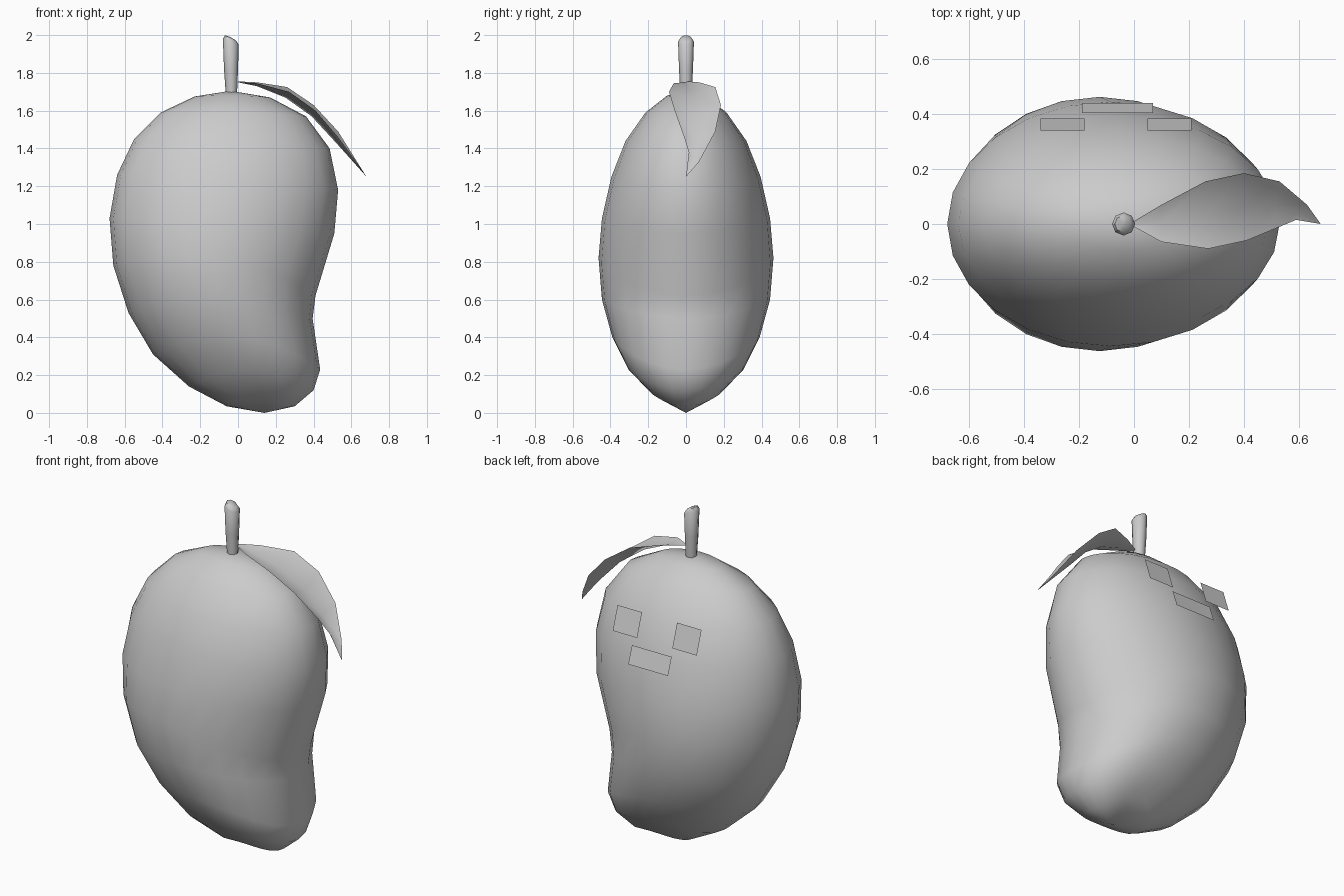
import bpy
from math import sin, cos, pi

cube = bpy.data.objects.get("Cube")
if cube:
    bpy.data.objects.remove(cube, do_unlink=True)

GREY = (0.6, 0.6, 0.6, 1)
mat = bpy.data.materials.new("plain_grey")
mat.use_nodes = True
mat.diffuse_color = GREY
mat.node_tree.nodes["Principled BSDF"].inputs["Base Color"].default_value = GREY


def make(name, verts, faces, smooth=None):
    mesh = bpy.data.meshes.new(name)
    mesh.from_pydata(verts, [], faces)
    mesh.materials.append(mat)
    obj = bpy.data.objects.new(name, mesh)
    bpy.context.collection.objects.link(obj)
    if smooth:
        bpy.ops.object.select_all(action='DESELECT')
        obj.select_set(True)
        bpy.context.view_layer.objects.active = obj
        bpy.ops.object.shade_smooth_by_angle(angle=smooth)
    return obj


def loft(name, rings, bottom, top, smooth):
    """Skin rings listed from bottom to top, closed by a point at each end."""
    n = len(rings[0])
    verts = [v for ring in rings for v in ring] + [bottom, top]
    low, high = len(verts) - 2, len(verts) - 1
    last = (len(rings) - 1) * n
    faces = []
    for i in range(n):
        j = (i + 1) % n
        faces.append((low, j, i))
        faces.append((last + i, last + j, high))
        for r in range(0, last, n):
            faces.append((r + i, r + j, r + n + j, r + n + i))
    return make(name, verts, faces, smooth)


# Fruit body: left x, left z, right x, right z, half depth, height at the sides
sections = [
    (-.06, .035, .30, .035, .18, .10),
    (-.26, .14, .40, .12, .305, .23),
    (-.45, .31, .435, .23, .39, .40),
    (-.58, .53, .395, .50, .445, .60),
    (-.66, .78, .41, .62, .463, .82),
    (-.68, 1.03, .51, .95, .445, 1.03),
    (-.64, 1.26, .53, 1.18, .395, 1.25),
    (-.55, 1.45, .485, 1.40, .32, 1.44),
    (-.41, 1.59, .36, 1.57, .215, 1.59),
    (-.23, 1.675, .17, 1.67, .10, 1.68),
]


def body_ring(xl, zl, xr, zr, depth, zm, n=24):
    ring = []
    for i in range(n):
        c, s = cos(2 * pi * i / n), sin(2 * pi * i / n)
        z = zm + c * (zr - zl) / 2 + c * c * ((zl + zr) / 2 - zm)
        ring.append(((xl + xr) / 2 + c * (xr - xl) / 2, s * depth, z))
    return ring


loft("fruit_body", [body_ring(*s) for s in sections],
     (.14, 0, 0), (-.04, 0, 1.705), pi)


# Stem: centre x, height, radius, slant of the ring
def stem_ring(x, z, r, slant, n=8):
    return [(x + r * cos(2 * pi * i / n), r * sin(2 * pi * i / n),
             z - slant * cos(2 * pi * i / n)) for i in range(n)]


loft("stem", [stem_ring(-.035, 1.69, .03, 0), stem_ring(-.037, 1.82, .037, 0),
              stem_ring(-.038, 1.965, .042, .015), stem_ring(-.04, 1.985, .03, .014)],
     (-.035, 0, 1.69), (-.04, 0, 1.99), 0.8)

# Leaf: near edge, midrib and far edge, meeting at the tip
near = [(0, -.01, 1.75), (.1, -.065, 1.745), (.27, -.09, 1.70),
        (.41, -.06, 1.60), (.53, -.01, 1.46), (.59, .015, 1.38)]
rib = [(0, 0, 1.75), (.1, 0, 1.73), (.25, .03, 1.67),
       (.39, .06, 1.57), (.51, .07, 1.44), (.6, .04, 1.34)]
far = [(0, .01, 1.755), (.1, .07, 1.75), (.26, .155, 1.725),
       (.4, .185, 1.63), (.53, .155, 1.49), (.63, .07, 1.33)]
n = len(rib)
tip = 3 * n
faces = []
for row in (0, n):
    for i in range(n - 1):
        a = row + i
        faces.append((a, a + 1, a + n + 1, a + n))
    faces.append((row + n - 1, tip, row + 2 * n - 1))
make("leaf", near + rib + far + [(.68, 0, 1.25)], faces, pi)


# Face plates on the back, leaning with the fruit
def plate(name, x, width, y_low, y_high, z_low, z_high):
    w = width / 2
    make(name, [(x + w, y_low, z_low), (x - w, y_low, z_low),
                (x - w, y_high, z_high), (x + w, y_high, z_high)], [(0, 1, 2, 3)])


plate("left_eye", .13, .16, .385, .34, 1.335, 1.47)
plate("right_eye", -.26, .16, .385, .34, 1.335, 1.47)
plate("mouth", -.06, .26, .44, .405, 1.195, 1.295)
